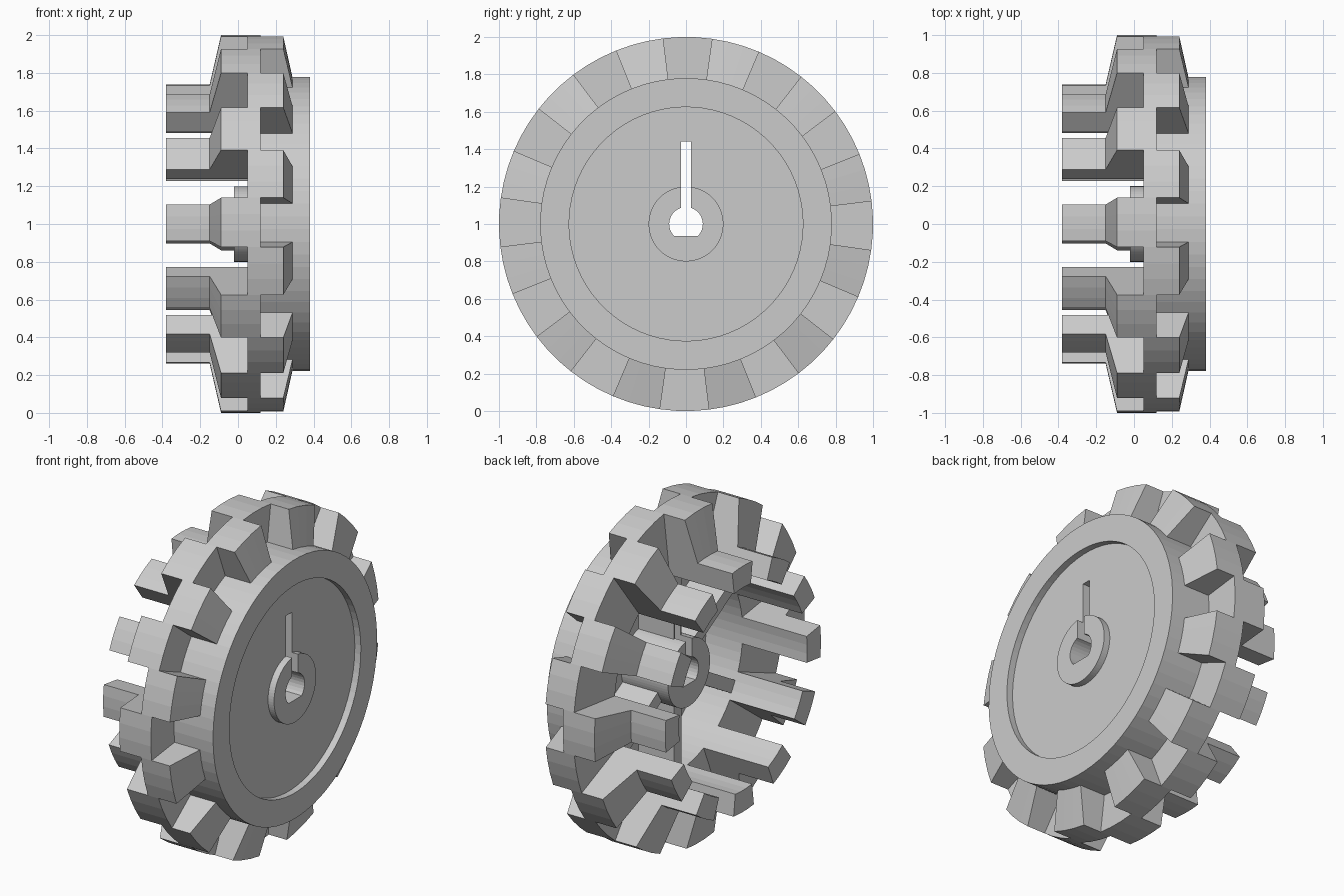
import bpy, bmesh
from math import sin, cos, pi, radians
from mathutils import Matrix, Vector

if "Cube" in bpy.data.objects:
    bpy.data.objects.remove(bpy.data.objects["Cube"])

CENTRE = Vector((0, 0, 1))
TURN = 0.5          # slight clockwise twist of the tread, degrees


def finish(bm, name):
    bmesh.ops.recalc_face_normals(bm, faces=bm.faces)
    bm.normal_update()
    mesh = bpy.data.meshes.new(name)
    bm.to_mesh(mesh)
    bm.free()
    obj = bpy.data.objects.new(name, mesh)
    bpy.context.collection.objects.link(obj)
    obj.location = CENTRE
    return obj


def sweep(bm, profile, start, span, steps):
    """Turn a closed (x, radius) profile about the x axis; angle 0 is up."""
    full = span == 360
    rings = []
    for i in range(steps if full else steps + 1):
        a = radians(start + span * i / steps)
        rings.append([bm.verts.new((x, r * sin(a), r * cos(a))) for x, r in profile])
    n = len(profile)
    for i in range(steps):
        p, q = rings[i], rings[(i + 1) % len(rings)]
        for j in range(n):
            k = (j + 1) % n
            bm.faces.new((p[j], p[k], q[k], q[j]))
    if not full:
        bm.faces.new(rings[0])
        bm.faces.new(rings[-1][::-1])


def teeth(name, profile, offset):
    bm = bmesh.new()
    for i in range(12):
        sweep(bm, profile, i * 30 + offset - 7.5 + TURN, 15, 3)
    return finish(bm, name)


# Wheel body: hub, web, open drum, centre tread ring and outer rim
bm = bmesh.new()
sweep(bm, [(-0.02, 0.02), (-0.02, 0.2), (0.29, 0.2), (0.29, 0.61), (0.05, 0.61),
           (0.05, 1), (0.12, 1), (0.12, 0.78), (0.38, 0.78), (0.38, 0.625),
           (0.34, 0.625), (0.34, 0.2), (0.38, 0.2), (0.38, 0.02)],
      7.5 + TURN, 360, 72)
body = finish(bm, "wheel_body")

# Six ribs between hub and drum
bm = bmesh.new()
for i in range(6):
    m = (Matrix.Rotation(i * pi / 3, 4, 'X') @ Matrix.Translation((0.18, 0, 0.405))
         @ Matrix.Diagonal((0.25, 0.075, 0.43, 1)))
    bmesh.ops.create_cube(bm, size=1, matrix=m)
ribs = finish(bm, "inner_ribs")

# Tread lugs: inner row carries long fingers, outer row sits between them
teeth("inner_lugs", [(0.05, 0.61), (0.05, 1), (-0.09, 1), (-0.15, 0.74),
                     (-0.38, 0.74), (-0.38, 0.61)], 0)
teeth("outer_lugs", [(0.12, 0.77), (0.12, 1), (0.24, 1), (0.29, 0.775), (0.29, 0.77)], 15)

# Keyhole cutter: D-shaped axle hole with a slot above
arc = [(0.09 * cos(radians(a)), 0.09 * sin(radians(a)))
       for a in [-46 + 118 * i / 10 for i in range(11)]]
right = arc + [(0.028, 0.44)]
outline = right + [(-y, z) for y, z in reversed(right)]
bm = bmesh.new()
face = bm.faces.new([bm.verts.new((-0.2, y, z)) for y, z in outline])
ext = bmesh.ops.extrude_face_region(bm, geom=[face], use_keep_orig=True)
bmesh.ops.translate(bm, vec=(0.8, 0, 0),
                    verts=[v for v in ext["geom"] if isinstance(v, bmesh.types.BMVert)])
cutter = finish(bm, "keyhole_cutter")
cutter.hide_render = True

for obj in (body, ribs):
    mod = obj.modifiers.new("keyhole", 'BOOLEAN')
    mod.operation = 'DIFFERENCE'
    mod.solver = 'EXACT'
    mod.object = cutter
    bpy.context.view_layer.objects.active = obj
    bpy.ops.object.modifier_apply(modifier=mod.name)
bpy.data.objects.remove(cutter)
